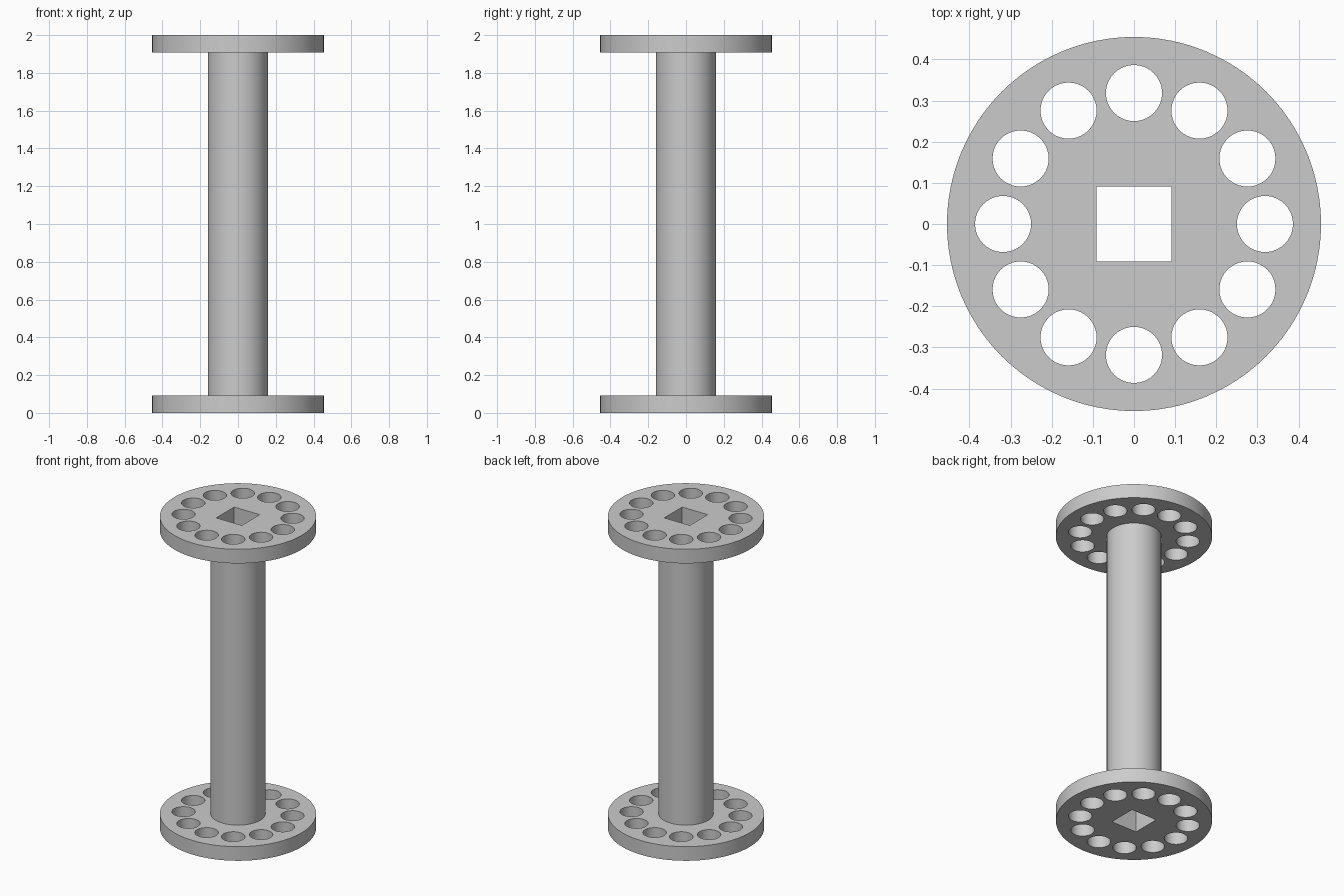
import bpy, bmesh
from math import pi, sin, cos, radians

cube = bpy.data.objects.get("Cube")
if cube:
    bpy.data.objects.remove(cube, do_unlink=True)

UNIT = 2 / 44
HEIGHT = 2.0
THICK = 2 * UNIT
BORE = 2 * UNIT

grey = bpy.data.materials.new("plain grey")
grey.use_nodes = True
colour = (0.6, 0.6, 0.6, 1)
grey.diffuse_color = colour
grey.node_tree.nodes["Principled BSDF"].inputs["Base Color"].default_value = colour


def circle(radius, segments, cx=0, cy=0):
    return [(cx + radius * cos(2 * pi * i / segments),
             cy + radius * sin(2 * pi * i / segments)) for i in range(segments)]


def square(half):
    return [(-half, -half), (half, -half), (half, half), (-half, half)]


def prism(name, outlines, z0, z1):
    """Extrude an outer outline with holes from z0 up to z1."""
    bm = bmesh.new()
    for outline in outlines:
        verts = [bm.verts.new((x, y, z0)) for x, y in outline]
        for i, v in enumerate(verts):
            bm.edges.new((verts[i - 1], v))
    bmesh.ops.triangle_fill(bm, use_beauty=True, edges=bm.edges[:], normal=(0, 0, 1))
    geom = bmesh.ops.extrude_face_region(bm, geom=bm.faces[:], use_keep_orig=True)["geom"]
    top = [g for g in geom if isinstance(g, bmesh.types.BMVert)]
    bmesh.ops.translate(bm, verts=top, vec=(0, 0, z1 - z0))
    bmesh.ops.recalc_face_normals(bm, faces=bm.faces[:])
    mesh = bpy.data.meshes.new(name)
    bm.to_mesh(mesh)
    bm.free()
    mesh.materials.append(grey)
    obj = bpy.data.objects.new(name, mesh)
    bpy.context.collection.objects.link(obj)
    bpy.ops.object.select_all(action="DESELECT")
    obj.select_set(True)
    bpy.context.view_layer.objects.active = obj
    bpy.ops.object.shade_smooth_by_angle(angle=radians(30))
    return obj


# Flanges: discs with a square bore and a ring of twelve round holes
holes = [circle(1.5 * UNIT, 40, 7 * UNIT * cos(k * pi / 6), 7 * UNIT * sin(k * pi / 6))
         for k in range(12)]
flange = [circle(10 * UNIT, 96), square(BORE)] + holes
prism("bottom_flange", flange, 0, THICK)
prism("top_flange", flange, HEIGHT - THICK, HEIGHT)

# Core: round tube with the square bore running through it
prism("core_tube", [circle(3.5 * UNIT, 64), square(BORE)], THICK, HEIGHT - THICK)
